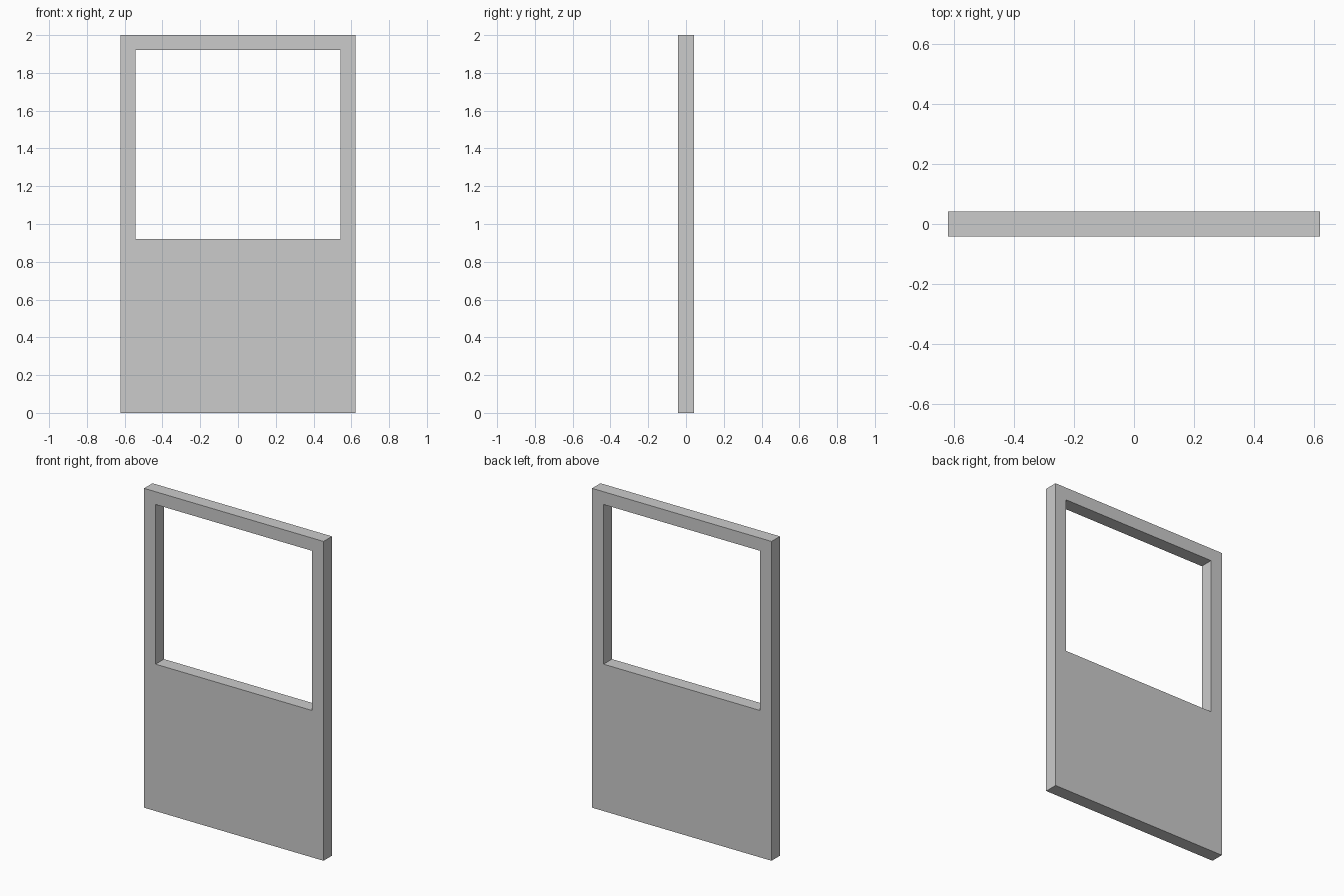
import bpy, bmesh
from mathutils import Vector

if "Cube" in bpy.data.objects:
    bpy.data.objects.remove(bpy.data.objects["Cube"])

HALF_W, HEIGHT, HALF_T = 0.622, 2.0, 0.0417
OPEN_W, OPEN_BOTTOM, OPEN_TOP = 0.542, 0.92, 1.92


def rect(bm, half_w, z0, z1):
    """Corner vertices of an upright rectangle on the front plane."""
    corners = [(-half_w, z0), (half_w, z0), (half_w, z1), (-half_w, z1)]
    return [bm.verts.new((x, -HALF_T, z)) for x, z in corners]


# Flat front: a ring of four faces around the window opening
bm = bmesh.new()
outer = rect(bm, HALF_W, 0, HEIGHT)
inner = rect(bm, OPEN_W, OPEN_BOTTOM, OPEN_TOP)
for i in range(4):
    j = (i + 1) % 4
    bm.faces.new((outer[i], outer[j], inner[j], inner[i]))

# Thickness: extrude the ring to the back
ext = bmesh.ops.extrude_face_region(bm, geom=bm.faces[:])
back = [g for g in ext["geom"] if isinstance(g, bmesh.types.BMVert)]
bmesh.ops.translate(bm, verts=back, vec=Vector((0, 2 * HALF_T, 0)))
bmesh.ops.recalc_face_normals(bm, faces=bm.faces[:])

# Panel with window opening
mesh = bpy.data.meshes.new("window_panel")
bm.to_mesh(mesh)
bm.free()
panel = bpy.data.objects.new("window_panel", mesh)
bpy.context.collection.objects.link(panel)
